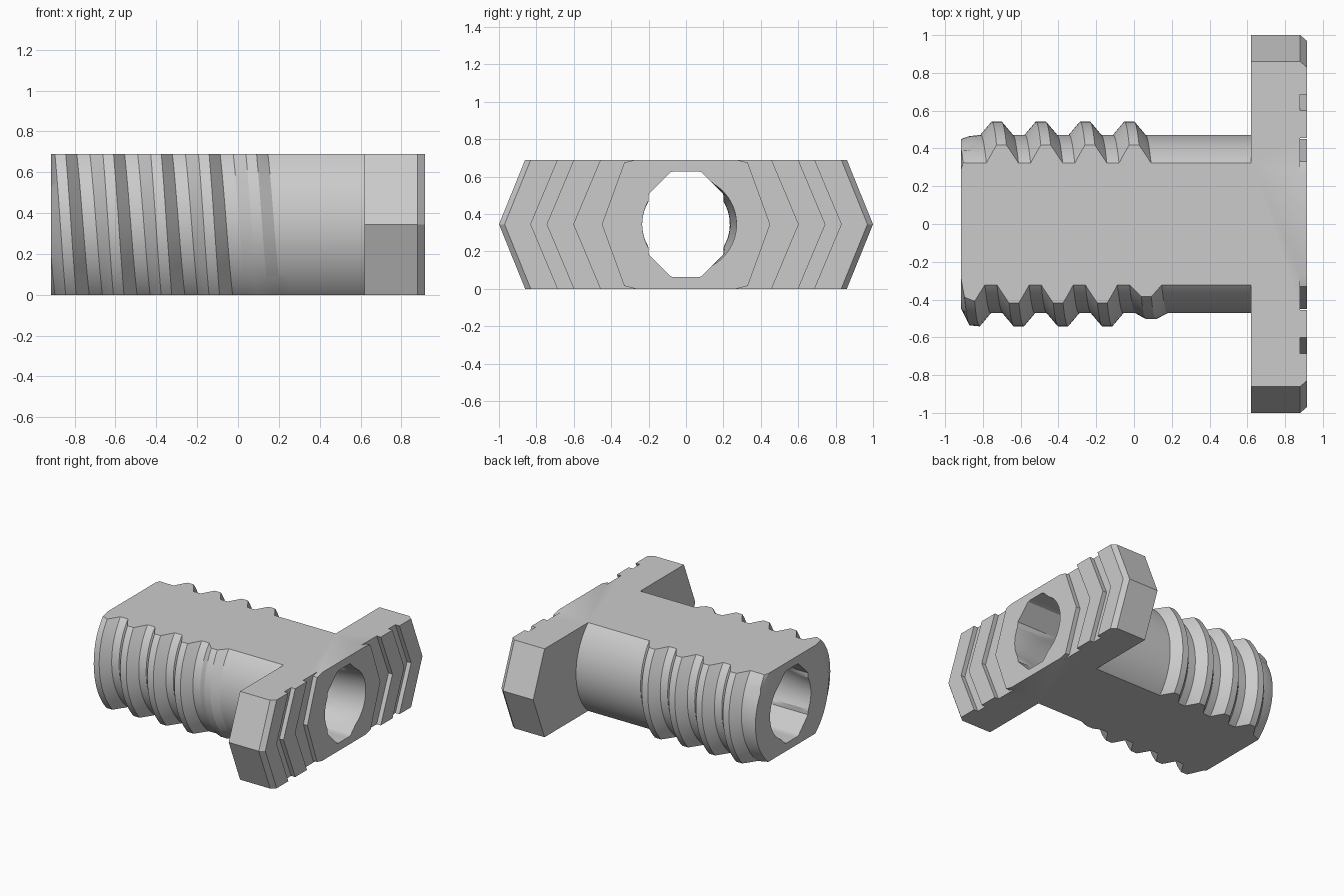
import bpy, bmesh
from math import sin, cos, pi, sqrt

if "Cube" in bpy.data.objects:
    bpy.data.objects.remove(bpy.data.objects["Cube"])

HALF = 0.345            # half thickness, also the height of the axis
REACH = 0.36            # outlines overrun the flats and get trimmed
END = 0.915
PITCH = 0.234
N = 96

grey = bpy.data.materials.new("plain_grey")
grey.use_nodes = True
grey.diffuse_color = (0.6, 0.6, 0.6, 1)
grey.node_tree.nodes["Principled BSDF"].inputs["Base Color"].default_value = (0.6, 0.6, 0.6, 1)


def finish(name, bm):
    bmesh.ops.recalc_face_normals(bm, faces=bm.faces)
    mesh = bpy.data.meshes.new(name)
    bm.to_mesh(mesh)
    bm.free()
    mesh.materials.append(grey)
    obj = bpy.data.objects.new(name, mesh)
    bpy.context.collection.objects.link(obj)
    return obj


def loft(name, sections):
    """Skin closed (x, [(y, z)...]) sections, with z measured from the axis."""
    bm = bmesh.new()
    rings = [[bm.verts.new((x, y, z + HALF)) for y, z in pts] for x, pts in sections]
    for a, b in zip(rings, rings[1:]):
        for i in range(len(a)):
            j = (i + 1) % len(a)
            bm.faces.new((a[i], a[j], b[j], b[i]))
    bm.faces.new(rings[0])
    bm.faces.new(rings[-1])
    return finish(name, bm)


def combine(target, tool, operation):
    mod = target.modifiers.new(operation.lower(), 'BOOLEAN')
    mod.operation = operation
    mod.solver = 'EXACT'
    mod.object = tool
    bpy.ops.object.select_all(action='DESELECT')
    bpy.context.view_layer.objects.active = target
    target.select_set(True)
    bpy.ops.object.modifier_apply(modifier=mod.name)
    bpy.data.objects.remove(tool)


def clamp(v, lo=0.0, hi=1.0):
    return max(lo, min(hi, v))


# Threaded shank: columns follow the helix so crest edges stay crisp
def thread_column(turn):
    pts = []
    for k in range(-3, 9):
        crest = -0.727 + PITCH * (k + turn)
        amp = clamp((crest + 0.96) / 0.1) * clamp((0.16 - crest) / 0.15)
        for dx, lift in ((-0.085, 0), (-0.026, 1), (0.026, 1), (0.085, 0)):
            x = clamp(crest + dx, -END, 0.72)
            base = 0.45 + 0.022 * clamp((x + END) / 0.06)
            pts.append((x, base + (0.07 * amp * lift if abs(x) < END else 0)))
    return pts


bm = bmesh.new()
columns = []
for i in range(N):
    a = 2 * pi * i / N
    columns.append([bm.verts.new((x, r * cos(a), r * sin(a) + HALF))
                    for x, r in thread_column(i / N)])
last = len(columns[0]) - 1
for i in range(N):
    shift = 4 if i == N - 1 else 0
    nxt = columns[(i + 1) % N]
    for j in range(last):
        p, q = min(j + shift, last), min(j + 1 + shift, last)
        quad = [columns[i][j], columns[i][j + 1], nxt[q], nxt[p]]
        bm.faces.new(list(dict.fromkeys(quad)))
bmesh.ops.remove_doubles(bm, verts=bm.verts, dist=1e-5)
bmesh.ops.delete(bm, geom=[v for v in bm.verts if not v.link_faces], context='VERTS')
bmesh.ops.holes_fill(bm, edges=[e for e in bm.edges if e.is_boundary], sides=0)
bolt = finish("flat_sided_bolt", bm)


# Wide pointed head, chamfered on its slanted ends
def hexagon(tip):
    y = tip - 0.14 / HALF * REACH
    return [(tip, 0), (y, REACH), (-y, REACH), (-tip, 0), (-y, -REACH), (y, -REACH)]


head = loft("head", [(0.62, hexagon(1)), (0.88, hexagon(1)), (END, hexagon(0.97))])
combine(bolt, head, 'UNION')

# Trim to flat top and bottom
square = [(2, HALF), (-2, HALF), (-2, -HALF), (2, -HALF)]
combine(bolt, loft("flats", [(-2, square), (2, square)]), 'INTERSECT')


# Chevron grooves on the head face
def slant(tip):
    return [(tip - 0.42 * REACH, -REACH), (tip, 0), (tip - 0.42 * REACH, REACH)]


boss = [(0.21, -REACH), (0.33, -0.33), (0.45, 0), (0.33, 0.33), (0.21, REACH)]
for side in (1, -1):
    for outer, inner in ((slant(0.83), slant(0.745)), (slant(0.6), boss)):
        outline = [(side * y, z) for y, z in outer + inner[::-1]]
        combine(bolt, loft("groove", [(0.88, outline), (1, outline)]), 'DIFFERENCE')


# Bore: a gently spiralling round hole joined with a tall octagonal slot
def bore_section(x):
    pts = []
    for i in range(N):
        a = 2 * pi * (i + 0.5) / N
        c, s = abs(cos(a)), abs(sin(a))
        slot = min(0.283 / s, 0.362 / (c + s), 0.2 / c)
        d = a - 2 * pi * (x - END) / 0.9
        spiral = 0.018 * cos(d) + sqrt(0.252 ** 2 - (0.018 * sin(d)) ** 2)
        r = max(slot, spiral)
        pts.append((r * cos(a), r * sin(a)))
    return pts


steps = 40
xs = [-0.95 + 1.9 * i / steps for i in range(steps + 1)]
combine(bolt, loft("bore", [(x, bore_section(x)) for x in xs]), 'DIFFERENCE')

bpy.ops.object.select_all(action='DESELECT')
bolt.select_set(True)
bpy.context.view_layer.objects.active = bolt
bpy.ops.object.shade_smooth_by_angle(angle=pi / 9)
